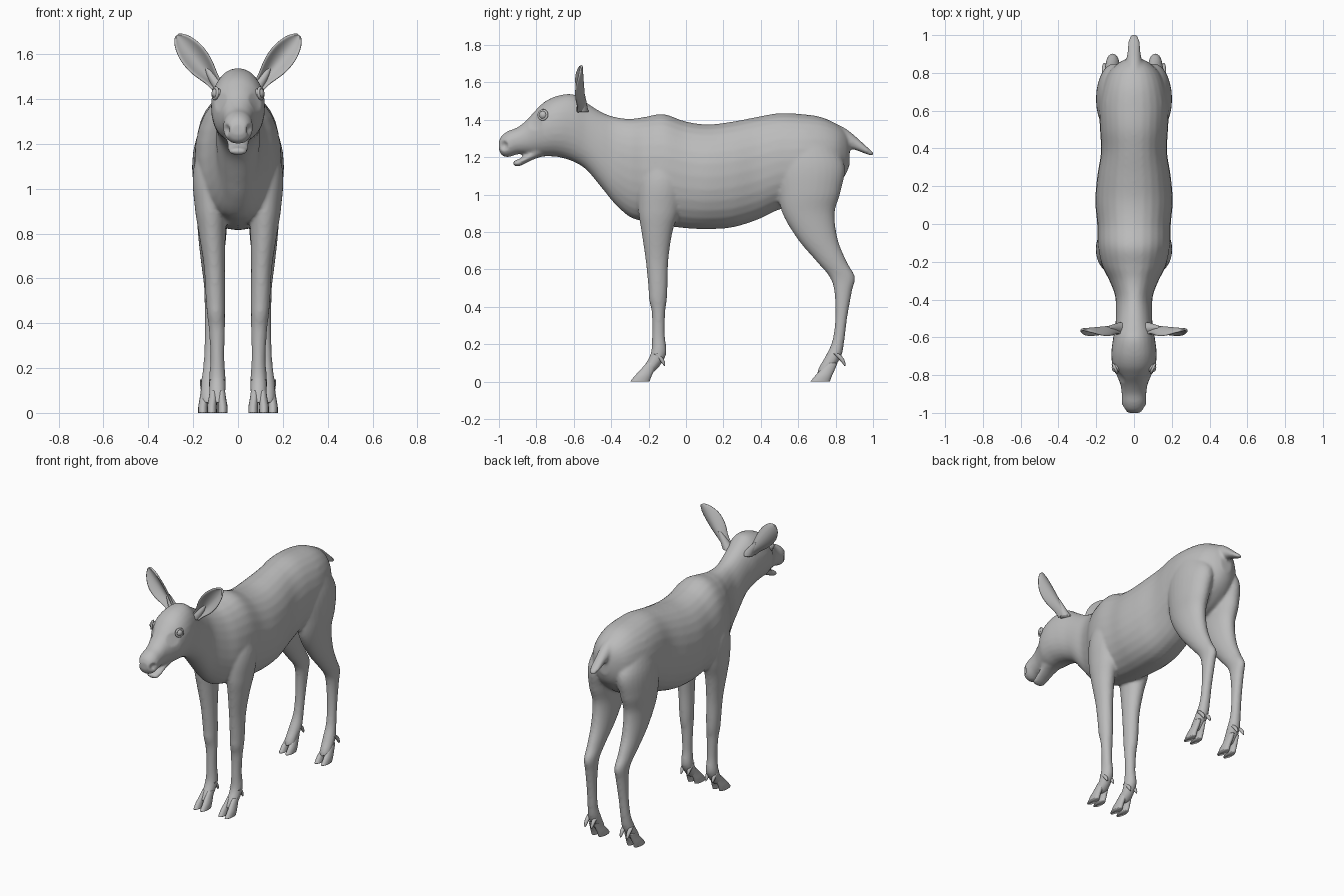
import bpy, bmesh, math
from mathutils import Vector, Matrix

cube = bpy.data.objects.get("Cube")
if cube:
    bpy.data.objects.remove(cube, do_unlink=True)

grey = bpy.data.materials.new("plain grey")
grey.use_nodes = True
grey.diffuse_color = (0.5, 0.5, 0.5, 1)
grey.node_tree.nodes["Principled BSDF"].inputs["Base Color"].default_value = grey.diffuse_color


def spline(rows, steps=6):
    """Smooth curve through rows of any length."""
    pts = [Vector(r) for r in rows]
    last = len(pts) - 1
    out = []
    for i in range(last):
        a, b, c, d = pts[max(i - 1, 0)], pts[i], pts[i + 1], pts[min(i + 2, last)]
        for k in range(steps):
            t = k / steps
            out.append((b * 2 + (c - a) * t + (a * 2 - b * 5 + c * 4 - d) * t ** 2
                        + (b * 3 - a - c * 3 + d) * t ** 3) * 0.5)
    return out + [pts[-1]]


def tube(bm, rows, across, power=2.0, sides=28):
    """Loft rings given as x, y, z, half width, half depth along 'across'."""
    rings = []
    for x, y, z, rx, rv in spline(rows):
        ring = []
        for i in range(sides):
            a = math.tau * i / sides
            c = math.copysign(abs(math.cos(a)) ** (2 / power), math.cos(a))
            s = math.copysign(abs(math.sin(a)) ** (2 / power), math.sin(a))
            ring.append(bm.verts.new(Vector((x, y, z)) + Vector((rx * c, 0, 0)) + across * rv * s))
        rings.append(ring)
    for low, high in zip(rings, rings[1:]):
        for i in range(sides):
            j = (i + 1) % sides
            bm.faces.new((low[i], low[j], high[j], high[i]))
    bm.faces.new(rings[0][::-1])
    bm.faces.new(rings[-1])


def finish(bm, name):
    bmesh.ops.recalc_face_normals(bm, faces=bm.faces)
    mesh = bpy.data.meshes.new(name)
    bm.to_mesh(mesh)
    bm.free()
    mesh.materials.append(grey)
    mesh.shade_smooth()
    obj = bpy.data.objects.new(name, mesh)
    bpy.context.collection.objects.link(obj)
    return obj


UP, BACK = Vector((0, 0, 1)), Vector((0, 1, 0))
SIDES = ((1, "left"), (-1, "right"))

# Trunk, neck and head: y, top, bottom, half width
trunk = [
    (-1, 1.285, 1.24, .03), (-.985, 1.315, 1.21, .05), (-.95, 1.34, 1.2, .065),
    (-.9, 1.36, 1.215, .065), (-.85, 1.4, 1.215, .072), (-.8, 1.455, 1.21, .092),
    (-.75, 1.5, 1.205, .114), (-.68, 1.53, 1.2, .12), (-.6, 1.535, 1.175, .11),
    (-.53, 1.49, 1.13, .098), (-.45, 1.44, 1.035, .097), (-.38, 1.415, .95, .1),
    (-.3, 1.405, .88, .13), (-.22, 1.415, .855, .17), (-.12, 1.43, .835, .192),
    (0, 1.39, .82, .195), (.12, 1.375, .815, .205), (.25, 1.39, .825, .195),
    (.38, 1.415, .865, .175), (.5, 1.435, .92, .18), (.62, 1.43, .94, .185),
    (.72, 1.415, .98, .168), (.8, 1.38, 1.04, .135), (.85, 1.34, 1.1, .085),
    (.875, 1.29, 1.16, .04)]
skin = bmesh.new()
tube(skin, [(0, y, (t + b) / 2, w, (t - b) / 2) for y, t, b, w in trunk], UP, power=2.15)

# Lower jaw
tube(skin, [(0, -.7, 1.26, .07, .05), (0, -.78, 1.235, .06, .035), (0, -.84, 1.2, .048, .024),
            (0, -.89, 1.172, .045, .02), (0, -.915, 1.167, .036, .015), (0, -.925, 1.168, .02, .008)], UP)

# Tail
tube(skin, [(0, .76, 1.35, .05, .05), (0, .85, 1.305, .042, .05), (0, .91, 1.272, .035, .036),
            (0, .96, 1.24, .032, .022), (0, .99, 1.222, .024, .014), (0, 1.003, 1.214, .01, .006)], UP)

# Legs: z, x, y, half width, half depth
front_leg = [
    (1.28, .09, -.12, .06, .07), (1.08, .115, -.13, .085, .12), (.92, .12, -.145, .073, .11),
    (.8, .115, -.155, .06, .083), (.65, .105, -.155, .047, .061), (.5, .1, -.15, .043, .051),
    (.44, .098, -.15, .04, .048), (.37, .094, -.147, .036, .036), (.25, .092, -.147, .031, .034),
    (.15, .092, -.147, .037, .042), (.08, .092, -.185, .036, .042), (.045, .092, -.215, .034, .035)]
hind_leg = [
    (1.34, .085, .63, .065, .1), (1.17, .1, .66, .095, .185), (1.02, .115, .66, .085, .168),
    (.9, .115, .655, .072, .14), (.76, .115, .705, .06, .107), (.64, .115, .78, .046, .08),
    (.56, .113, .835, .038, .068), (.48, .114, .84, .035, .047), (.34, .118, .83, .031, .032),
    (.22, .122, .815, .032, .032), (.14, .126, .79, .038, .042), (.08, .13, .755, .036, .042),
    (.045, .13, .735, .034, .035)]
for s, _ in SIDES:
    for leg in (front_leg, hind_leg):
        tube(skin, [(s * x, y, z, rx, ry) for z, x, y, rx, ry in leg], BACK)

# Fuse everything into one smooth hide
hide = finish(skin, "hide")
fuse = hide.modifiers.new("fuse", 'REMESH')
fuse.mode = 'VOXEL'
fuse.voxel_size = .009
soften = hide.modifiers.new("soften", 'SMOOTH')
soften.factor = .5
soften.iterations = 6
graph = bpy.context.evaluated_depsgraph_get()
baked = bpy.data.meshes.new_from_object(hide.evaluated_get(graph))
hide.modifiers.clear()
hide.data = baked
if not baked.materials:
    baked.materials.append(grey)


def dent(centre, radius, depth):
    """Press a soft hollow into the hide."""
    moves = []
    for v in baked.vertices:
        d = (v.co - centre).length
        if d < radius:
            moves.append((v, v.normal * depth * (1 - (d / radius) ** 2)))
    for v, move in moves:
        v.co -= move


# Nostrils and hollows in front of the eyes
for s, _ in SIDES:
    dent(Vector((s * .05, -.973, 1.262)), .027, .018)
    dent(Vector((s * .085, -.81, 1.39)), .045, .007)
baked.shade_smooth()

# Eyes and eyelids
for s, side in SIDES:
    centre = Vector((s * .094, -.762, 1.425))
    bm = bmesh.new()
    bmesh.ops.create_uvsphere(bm, u_segments=20, v_segments=12, radius=.024,
                              matrix=Matrix.Translation(centre))
    finish(bm, side + "_eye")
    facing = Vector((s, -.45, .1)).normalized()
    bpy.ops.mesh.primitive_torus_add(major_radius=.024, minor_radius=.007, major_segments=24,
                                     minor_segments=8, location=centre + facing * .008,
                                     rotation=facing.to_track_quat('Z', 'Y').to_euler())
    lid = bpy.context.object
    lid.name = side + "_eyelid"
    lid.data.materials.append(grey)
    lid.data.shade_smooth()

# Cupped, leaf-shaped ears: distance along ear, half width, cup depth
ear_rows = [(0, .026, .045), (.15, .032, .04), (.4, .054, .045),
            (.65, .058, .04), (.85, .043, .022), (.96, .022, .01), (1, .006, .002)]
for s, side in SIDES:
    root, tip = Vector((s * .09, -.54, 1.455)), Vector((s * .272, -.558, 1.685))
    along = tip - root
    across = along.cross(BACK).normalized()
    bm = bmesh.new()
    grid = []
    for t, width, cup in spline(ear_rows, 3):
        grid.append([bm.verts.new(root + along * t + across * width * k / 4
                                  - BACK * cup * (k / 4) ** 2) for k in range(-4, 5)])
    for low, high in zip(grid, grid[1:]):
        for i in range(8):
            bm.faces.new((low[i], low[i + 1], high[i + 1], high[i]))
    ear = finish(bm, side + "_ear")
    thick = ear.modifiers.new("thickness", 'SOLIDIFY')
    thick.thickness = .012
    thick.offset = 0
    ear.modifiers.new("round", 'SUBSURF').levels = 1
    # Fleshy base joining ear to skull
    bm = bmesh.new()
    tube(bm, [(s * .07, -.555, 1.44, .04, .035), (s * .095, -.555, 1.475, .03, .027),
              (s * .118, -.552, 1.51, .022, .017), (s * .135, -.549, 1.54, .012, .007)], BACK)
    finish(bm, side + "_ear_base")

# Cloven hooves and dewclaws: foot name, x, y of the sole centre
for foot, x, y in (("front", .092, -.247), ("hind", .132, .717)):
    for s, side in SIDES:
        for half, toe in ((-1, "inner"), (1, "outer")):
            name = f"{side}_{foot}_{toe}"
            cx = s * (x + half * .024)
            bm = bmesh.new()
            tube(bm, [(cx - s * half * .006, y + .065, .1, .016, .028),
                      (cx - s * half * .004, y + .042, .065, .019, .037),
                      (cx, y + .018, .03, .021, .045), (cx, y, 0, .022, .052)], BACK, sides=16)
            finish(bm, name + "_hoof")
            bm = bmesh.new()
            tube(bm, [(cx, y + .085, .15, .013, .016), (cx, y + .11, .125, .013, .015),
                      (cx, y + .126, .1, .009, .009), (cx, y + .132, .084, .003, .003)], BACK, sides=12)
            finish(bm, name + "_dewclaw")
